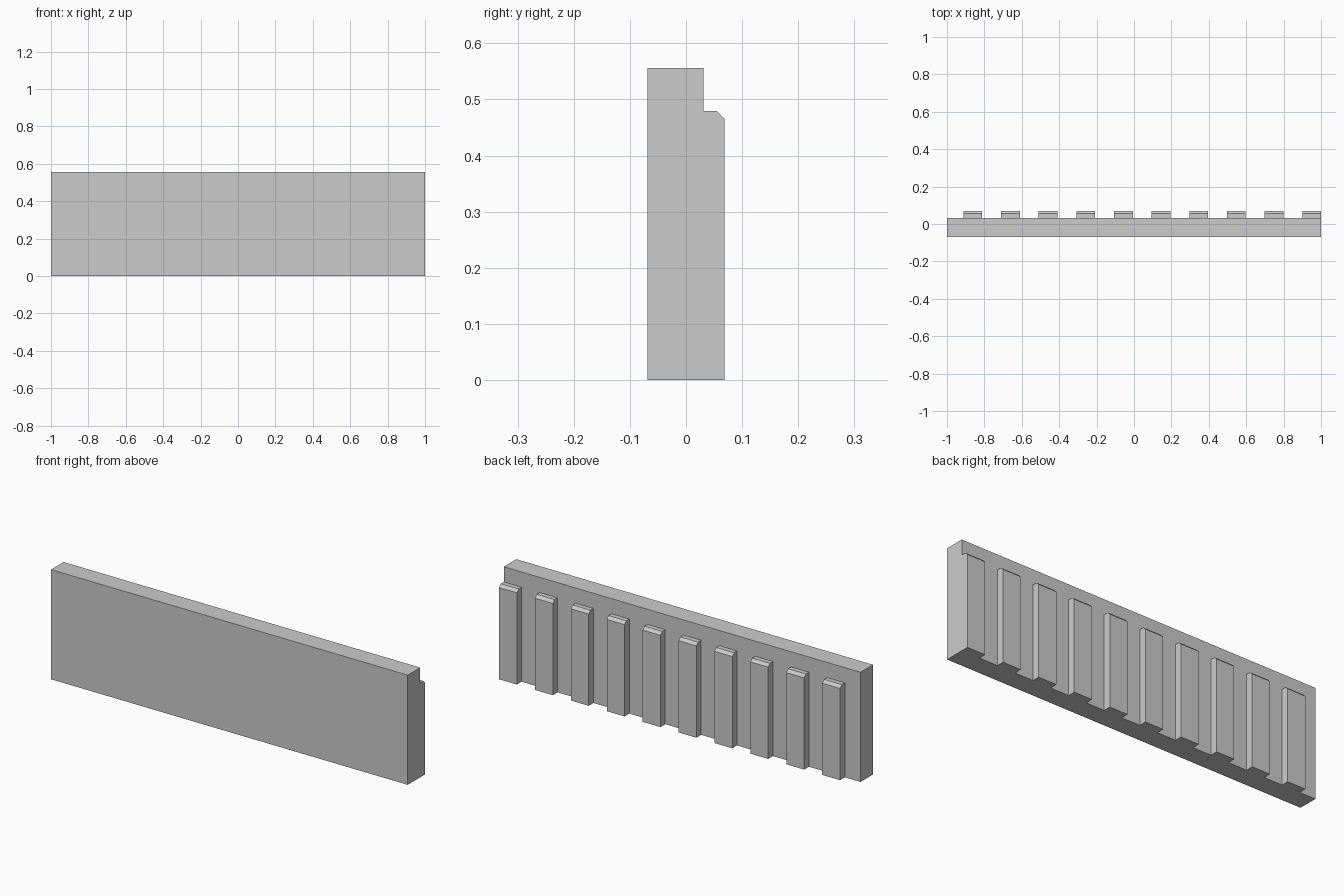
import bpy, bmesh

if "Cube" in bpy.data.objects:
    bpy.data.objects.remove(bpy.data.objects["Cube"])


def extrude_profile(name, profile, x0, x1):
    """Solid made by sweeping a closed (y, z) profile from x0 to x1."""
    bm = bmesh.new()
    face = bm.faces.new([bm.verts.new((x0, y, z)) for y, z in profile])
    ext = bmesh.ops.extrude_face_region(bm, geom=[face])
    moved = [v for v in ext["geom"] if isinstance(v, bmesh.types.BMVert)]
    bmesh.ops.translate(bm, verts=moved, vec=(x1 - x0, 0, 0))
    bmesh.ops.recalc_face_normals(bm, faces=bm.faces)
    mesh = bpy.data.meshes.new(name)
    bm.to_mesh(mesh)
    bm.free()
    obj = bpy.data.objects.new(name, mesh)
    bpy.context.collection.objects.link(obj)
    return obj


FRONT, WALL_BACK, RIB_BACK = -0.069, 0.031, 0.069
WALL_TOP, RIB_TOP, CHAMFER = 0.556, 0.479, 0.014

# Plain wall slab
extrude_profile("wall", [(FRONT, 0), (WALL_BACK, 0),
                         (WALL_BACK, WALL_TOP), (FRONT, WALL_TOP)], -1, 1)

# Ten chamfered buttress ribs on the back, the last flush with the right end
rib_profile = [(WALL_BACK, 0), (RIB_BACK, 0), (RIB_BACK, RIB_TOP - CHAMFER),
               (RIB_BACK - CHAMFER, RIB_TOP), (WALL_BACK, RIB_TOP)]
ribs = extrude_profile("back_ribs", rib_profile, -0.912, -0.812)
array = ribs.modifiers.new("repeat", 'ARRAY')
array.count = 10
array.use_relative_offset = False
array.use_constant_offset = True
array.constant_offset_displace = (1.812 / 9, 0, 0)
